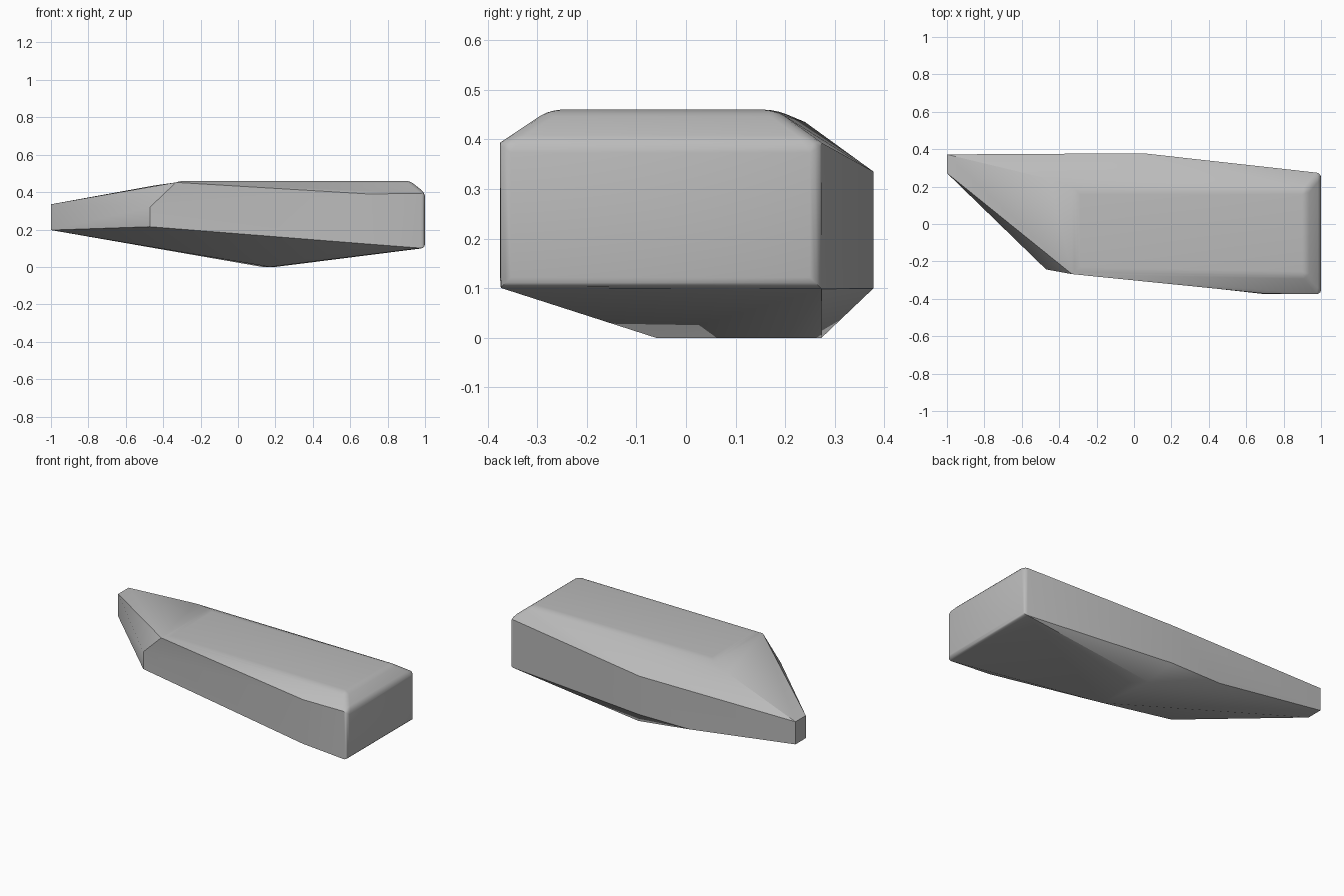
import bpy, bmesh

if "Cube" in bpy.data.objects:
    bpy.data.objects.remove(bpy.data.objects["Cube"], do_unlink=True)

# One flat stone colour
stone = bpy.data.materials.new("stone_grey")
stone.use_nodes = True
grey = (0.5, 0.5, 0.5, 1)
stone.diffuse_color = grey
stone.node_tree.nodes["Principled BSDF"].inputs["Base Color"].default_value = grey

# Corners of the faceted slab, grouped by region
blunt_end = [(1, y, z) for y in (-0.375, 0.272) for z in (0.1, 0.395)]
narrow_end = [(-1, y, z) for y in (0.272, 0.372) for z in (0.197, 0.335)]
front_wall = [(-0.47, -0.243, 0.215), (-0.47, -0.243, 0.32),
              (0.7, -0.375, 0.122), (0.7, -0.372, 0.39)]
back_wall = [(0.05, 0.378, 0.1), (0.05, 0.378, 0.335), (-0.29, 0.376, 0.1)]
top = [(-0.31, -0.25, 0.46), (0.92, -0.275, 0.46), (0.92, 0.18, 0.46),
       (-0.31, 0.18, 0.46), (-0.45, 0.24, 0.435)]
underside = [(0.17, -0.06, 0), (0.2, 0.2, 0), (0.13, 0.273, 0)]

# Wrap the corners into a closed faceted stone
bm = bmesh.new()
for co in blunt_end + narrow_end + front_wall + back_wall + top + underside:
    bm.verts.new(co)
hull = bmesh.ops.convex_hull(bm, input=bm.verts[:])
loose = {g for g in hull["geom_interior"] + hull["geom_unused"]
         if isinstance(g, bmesh.types.BMVert)}
bmesh.ops.delete(bm, geom=list(loose), context="VERTS")
bmesh.ops.dissolve_limit(bm, angle_limit=0.03, verts=bm.verts[:], edges=bm.edges[:])

# Round the rim of the blunt end and the edges of the flat top
rim = [e for e in bm.edges
       if all(v.co.x > 0.9 for v in e.verts) or all(v.co.z > 0.455 for v in e.verts)]
bmesh.ops.bevel(bm, geom=rim, offset=0.022, segments=3, profile=0.5,
                affect="EDGES", clamp_overlap=True)
bmesh.ops.recalc_face_normals(bm, faces=bm.faces[:])

mesh = bpy.data.meshes.new("stone_slab")
bm.to_mesh(mesh)
bm.free()
mesh.materials.append(stone)
slab = bpy.data.objects.new("stone_slab", mesh)
bpy.context.collection.objects.link(slab)
bpy.context.view_layer.objects.active = slab
slab.select_set(True)
bpy.ops.object.shade_smooth_by_angle(angle=0.6)
